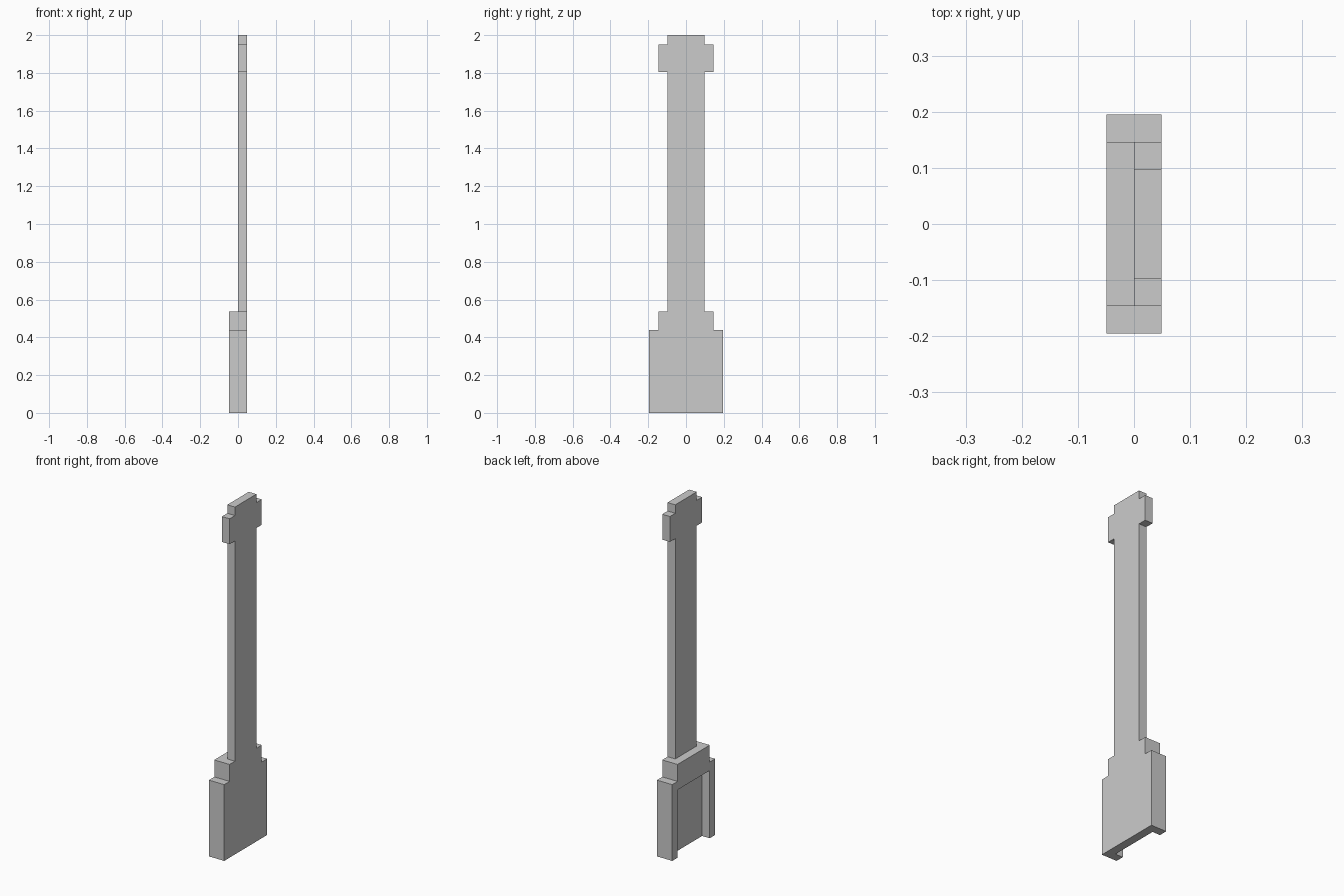
import bpy
import bmesh

if "Cube" in bpy.data.objects:
    bpy.data.objects.remove(bpy.data.objects["Cube"])

U = 2 / 41  # the model sits on a regular grid, 41 units tall


def extrude_profile(name, half, x0, x1):
    """Mirror a half outline of (y, z) across y = 0 and extrude it along x."""
    outline = half + [(-y, z) for y, z in reversed(half)]
    bm = bmesh.new()
    face = bm.faces.new([bm.verts.new((x0 * U, y * U, z * U)) for y, z in outline])
    ext = bmesh.ops.extrude_face_region(bm, geom=[face])
    verts = [g for g in ext["geom"] if isinstance(g, bmesh.types.BMVert)]
    bmesh.ops.translate(bm, verts=verts, vec=((x1 - x0) * U, 0, 0))
    bmesh.ops.recalc_face_normals(bm, faces=bm.faces)
    mesh = bpy.data.meshes.new(name)
    bm.to_mesh(mesh)
    bm.free()
    obj = bpy.data.objects.new(name, mesh)
    bpy.context.collection.objects.link(obj)
    return obj


# Thin upright with a wider head near the top
extrude_profile("upright", [(2, 11), (2, 37), (3, 37), (3, 40), (2, 40), (2, 41)], 0, 1)

# Stepped base, full depth
base = extrude_profile("base", [(4, 0), (4, 9), (3, 9), (3, 11)], -1, 1)

# Recess in the -x side of the base, open at the bottom
cutter = extrude_profile("recess_cutter", [(3, -1), (3, 8)], -2, 0)
cutter.hide_render = True
mod = base.modifiers.new("recess", "BOOLEAN")
mod.operation = "DIFFERENCE"
mod.solver = "EXACT"
mod.object = cutter
bpy.context.view_layer.objects.active = base
bpy.ops.object.modifier_apply(modifier=mod.name)
bpy.data.objects.remove(cutter, do_unlink=True)
